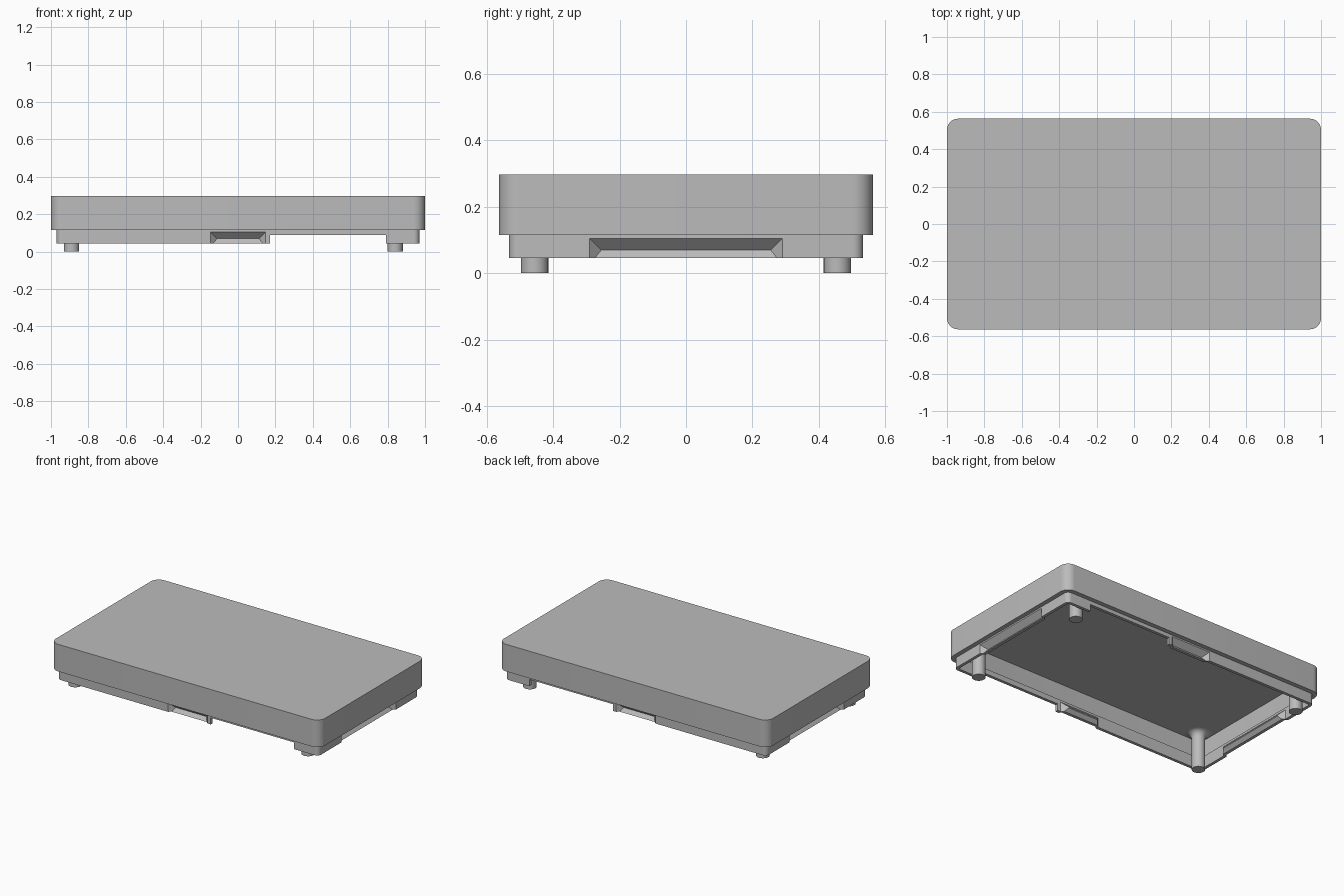
import bpy, bmesh, math
from mathutils import Matrix

if "Cube" in bpy.data.objects:
    bpy.data.objects.remove(bpy.data.objects["Cube"])

HX, HY, R = 1.0, 0.563, 0.06          # half sizes and corner radius of the cover
TOP, STEP, RIM, CEIL = 0.297, 0.115, 0.045, 0.25
INSET = 0.03                          # skirt set back from the cover

grey = bpy.data.materials.new("light grey")
grey.diffuse_color = (0.5, 0.5, 0.5, 1)
grey.use_nodes = True
grey.node_tree.nodes["Principled BSDF"].inputs["Base Color"].default_value = grey.diffuse_color


def make(name, bm):
    bmesh.ops.recalc_face_normals(bm, faces=bm.faces)
    me = bpy.data.meshes.new(name)
    bm.to_mesh(me)
    bm.free()
    me.materials.append(grey)
    ob = bpy.data.objects.new(name, me)
    bpy.context.collection.objects.link(ob)
    return ob


def ring(bm, inset, z, n=10):
    """Rounded rectangle of vertices, inset from the cover outline."""
    r = max(R - inset, 0.01)
    cx, cy = HX - inset - r, HY - inset - r
    out = []
    for k, (sx, sy) in enumerate([(1, 1), (-1, 1), (-1, -1), (1, -1)]):
        for i in range(n + 1):
            a = math.pi / 2 * (k + i / n)
            out.append(bm.verts.new((sx * cx + r * math.cos(a), sy * cy + r * math.sin(a), z)))
    return out


def bridge(bm, rings):
    for a, b in zip(rings, rings[1:]):
        for i in range(len(a)):
            j = (i + 1) % len(a)
            bm.faces.new((a[i], a[j], b[j], b[i]))
    bm.faces.new(rings[0])
    bm.faces.new(rings[-1])


def add_wedges(bm, profile, extra):
    """Grip-shaped solids on all four sides; ends taper in at 45 degrees."""
    for k in range(4):
        half = 0.29 if k % 2 else 0.147
        dist = (HX if k % 2 else HY) - INSET
        turn = Matrix.Rotation(k * math.pi / 2, 4, 'Z')
        ends = []
        for s in (-1, 1):
            ends.append([bm.verts.new(turn @ Matrix.Translation(
                (s * (half + extra - d), d - dist, z)).translation) for d, z in profile])
        bridge(bm, ends)


def boolean(ob, tool, op):
    tool.hide_render = True
    m = ob.modifiers.new(op, 'BOOLEAN')
    m.object, m.operation, m.solver = tool, op, 'EXACT'
    bpy.context.view_layer.objects.active = ob
    bpy.ops.object.modifier_apply(modifier=m.name)
    bpy.data.objects.remove(tool)


# Hollow cover with the set-back skirt below it
bm = bmesh.new()
bridge(bm, [ring(bm, i, z) for i, z in [
    (0, TOP), (0, STEP), (INSET, STEP), (INSET, RIM), (0.05, RIM),
    (0.05, 0.125), (0.032, 0.125), (0.032, CEIL)]])
body = make("cover_and_skirt", bm)

# Material behind the grips
bm = bmesh.new()
add_wedges(bm, [(0.005, RIM), (0.035, RIM), (0.055, 0.068), (0.055, 0.075), (0.01, 0.12)], 0.02)
boolean(body, make("grip_backing", bm), 'UNION')

# Grip recesses
bm = bmesh.new()
add_wedges(bm, [(-0.005, 0.035), (0.007, 0.035), (0.035, 0.07), (-0.005, 0.11)], 0)
boolean(body, make("grip_cutter", bm), 'DIFFERENCE')

# Long openings in the front and back skirt
bm = bmesh.new()
bmesh.ops.create_cube(bm, size=1, matrix=Matrix.Translation((0.48, 0, 0.055))
                      @ Matrix.Diagonal((0.62, 1.3, 0.07, 1)))
boolean(body, make("opening_cutter", bm), 'DIFFERENCE')

# Four feet, flaring out where they meet the ceiling
FLARE = [(0.041, 0), (0.041, CEIL - 0.04)]
FLARE += [(0.081 - 0.04 * math.cos(a), CEIL - 0.04 + 0.04 * math.sin(a))
          for a in (math.pi / 2 * i / 6 for i in range(1, 7))]
FLARE.append((0.081, CEIL + 0.005))
feet = []
for x, xn in ((-0.89, "left"), (0.84, "right")):
    for y, yn in ((-0.456, "front"), (0.456, "back")):
        bm = bmesh.new()
        bridge(bm, [[bm.verts.new((x + r * math.cos(t), y + r * math.sin(t), z))
                     for t in (math.tau * i / 32 for i in range(32))] for r, z in FLARE])
        feet.append(make(f"{yn}_{xn}_foot", bm))

# Smooth rounded corners, keep edges crisp
bpy.ops.object.select_all(action='DESELECT')
for ob in [body] + feet:
    ob.select_set(True)
bpy.context.view_layer.objects.active = body
bpy.ops.object.shade_smooth_by_angle(angle=math.radians(30))
